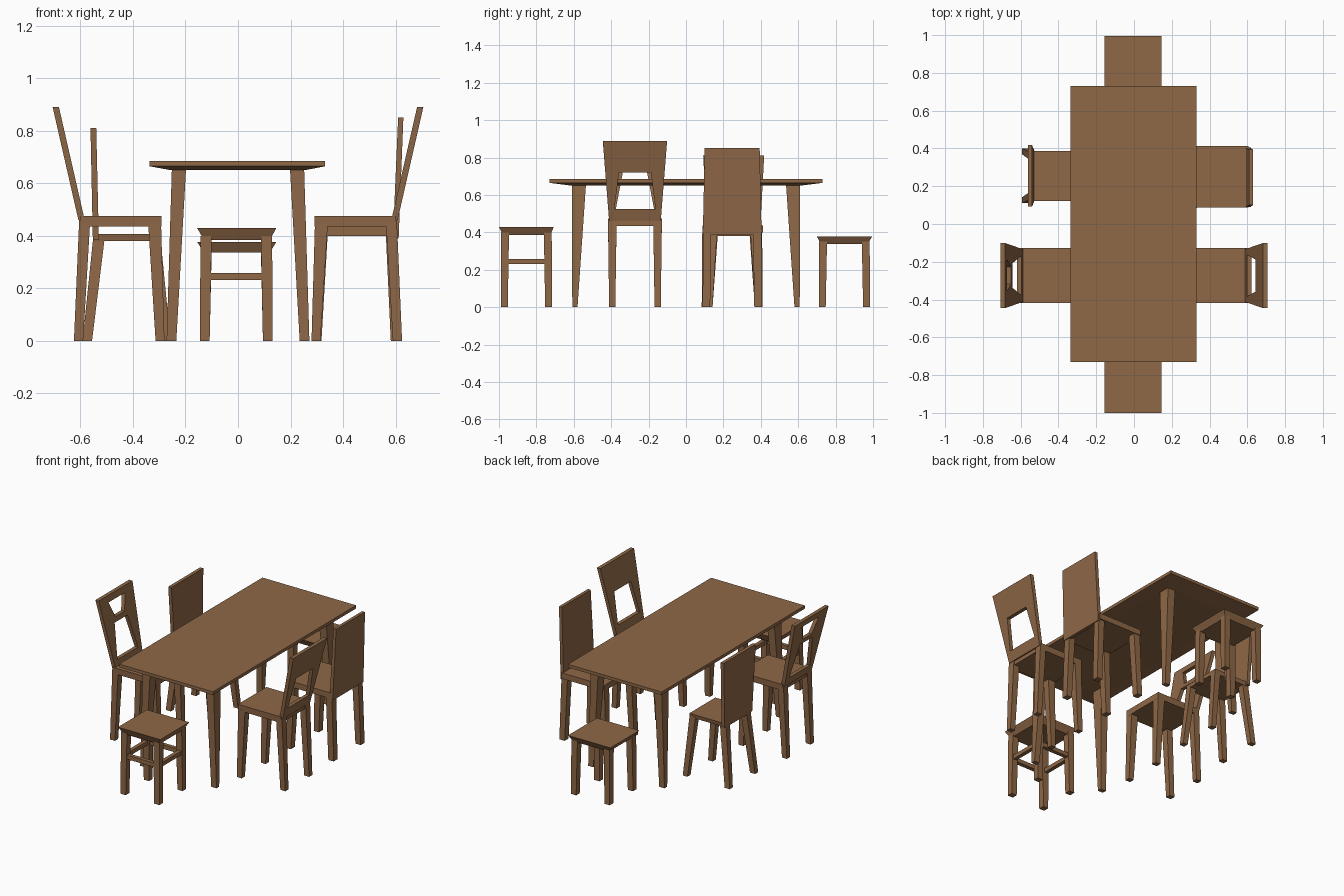
import bpy, bmesh

if "Cube" in bpy.data.objects:
    bpy.data.objects.remove(bpy.data.objects["Cube"])

wood = bpy.data.materials.new("brown wood")
wood.diffuse_color = (0.275, 0.138, 0.063, 1)
wood.use_nodes = True
wood.node_tree.nodes["Principled BSDF"].inputs["Base Color"].default_value = wood.diffuse_color


def finish(name, bm):
    bmesh.ops.recalc_face_normals(bm, faces=bm.faces)
    me = bpy.data.meshes.new(name)
    bm.to_mesh(me)
    bm.free()
    me.materials.append(wood)
    bpy.context.collection.objects.link(bpy.data.objects.new(name, me))


def loft(name, *rings):
    """Stack of rectangles (x0, x1, y0, y1, z) joined from bottom to top."""
    bm = bmesh.new()
    loops = [[bm.verts.new(p) for p in ((a, c, z), (b, c, z), (b, d, z), (a, d, z))]
             for a, b, c, d, z in rings]
    bm.faces.new(loops[0])
    bm.faces.new(loops[-1])
    for lo, hi in zip(loops, loops[1:]):
        for i in range(4):
            j = (i + 1) % 4
            bm.faces.new((lo[i], lo[j], hi[j], hi[i]))
    finish(name, bm)


def leg_pair(name, xb, xt, cy, yb, yt, zt):
    """Two legs mirrored about y = cy; b = bottom range, t = top range."""
    for s, side in ((-1, "left"), (1, "right")):
        b = sorted(cy + s * v for v in yb)
        t = sorted(cy + s * v for v in yt)
        loft(name + "_" + side, (*sorted(xb), *b, 0), (*sorted(xt), *t, zt))


def pierced_back(name, s, cy, rows, cut_bands):
    """Leaning back panel; rows are (z, half opening), cut_bands are open."""
    bm = bmesh.new()
    grid = []
    for z, h in rows:
        t = (z - 0.46) / 0.43
        w = 0.138 + 0.034 * t
        x = 0.584 + 0.098 * t
        grid.append([bm.verts.new((s * x, cy + y, z)) for y in (-w, -h, h, w)])
    for k, (lo, hi) in enumerate(zip(grid, grid[1:])):
        for i in range(3):
            if not (i == 1 and k in cut_bands):
                bm.faces.new((lo[i], lo[i + 1], hi[i + 1], hi[i]))
    out = bmesh.ops.extrude_face_region(bm, geom=bm.faces[:], use_keep_orig=True)
    for v in out["geom"]:
        if isinstance(v, bmesh.types.BMVert):
            v.co.x += s * 0.024
    finish(name, bm)


# Table: bevelled top and four splayed, tapered legs
loft("table_top", (-0.255, 0.255, -0.61, 0.61, 0.65), (-0.337, 0.332, -0.73, 0.73, 0.665),
     (-0.337, 0.332, -0.73, 0.73, 0.685))
for s, n in ((-1, "left"), (1, "right")):
    leg_pair("table_leg_" + n, (s * 0.235, s * 0.272), (s * 0.198, s * 0.252), 0,
             (0.58, 0.608), (0.535, 0.61), 0.655)


# Two stools
def stool(name, cy, top, bottom):
    loft(name + "_seat", (-0.13, 0.122, cy - 0.125, cy + 0.125, bottom),
         (-0.156, 0.146, cy - 0.147, cy + 0.147, top))
    for xb, xt, n in (((-0.145, -0.108), (-0.143, -0.1), "left"),
                      ((0.095, 0.132), (0.087, 0.13), "right")):
        leg_pair(name + "_leg_" + n, xb, xt, cy, (0.1, 0.137), (0.093, 0.135), bottom + 0.015)


stool("front_stool", -0.853, 0.43, 0.385)
stool("back_stool", 0.847, 0.377, 0.337)
for k, (a, b, c, d) in enumerate(((-0.115, 0.1, -0.985, -0.96), (-0.115, 0.1, -0.747, -0.722),
                                  (-0.14, -0.115, -0.96, -0.747), (0.1, 0.125, -0.96, -0.747))):
    loft("stool_stretcher_%d" % k, (a, b, c, d, 0.232), (a, b, c, d, 0.258))

# Two front chairs with leaning, pierced backs
CY = -0.273
for s, n in ((-1, "left"), (1, "right")):
    p = n + "_front_chair_"
    x = sorted((s * 0.292, s * 0.6))
    loft(p + "seat", (*x, CY - 0.143, CY + 0.143, 0.435), (*x, CY - 0.145, CY + 0.145, 0.475))
    leg_pair(p + "front_leg", (s * 0.28, s * 0.314), (s * 0.293, s * 0.342), CY,
             (0.105, 0.138), (0.098, 0.144), 0.445)
    leg_pair(p + "rear_leg", (s * 0.59, s * 0.625), (s * 0.563, s * 0.605), CY,
             (0.105, 0.138), (0.098, 0.144), 0.46)
pierced_back("left_front_chair_back", -1, CY,
             [(0.46, 0.105), (0.51, 0.105), (0.72, 0.065), (0.75, 0.045),
              (0.85, 0.085), (0.89, 0.085)], (1, 3))
pierced_back("right_front_chair_back", 1, CY,
             [(0.46, 0.11), (0.525, 0.11), (0.72, 0.085), (0.89, 0.085)], (1,))

# Right rear chair with upright solid back
CY = 0.247
loft("right_rear_chair_seat", (0.295, 0.605, CY - 0.16, CY + 0.165, 0.4),
     (0.295, 0.605, CY - 0.16, CY + 0.165, 0.437))
loft("right_rear_chair_back", (0.59, 0.612, CY - 0.157, CY + 0.157, 0.39),
     (0.61, 0.63, CY - 0.147, CY + 0.147, 0.85))
leg_pair("right_rear_chair_front_leg", (0.282, 0.318), (0.297, 0.342), CY,
         (0.122, 0.163), (0.112, 0.16), 0.41)
leg_pair("right_rear_chair_rear_leg", (0.582, 0.62), (0.563, 0.606), CY,
         (0.118, 0.158), (0.112, 0.156), 0.41)

# Left rear chair with thin seat, splayed legs and upright solid back
CY = 0.255
loft("left_rear_chair_seat", (-0.55, -0.295, CY - 0.127, CY + 0.127, 0.38),
     (-0.55, -0.295, CY - 0.132, CY + 0.132, 0.406))
loft("left_rear_chair_back", (-0.553, -0.53, CY - 0.14, CY + 0.14, 0.385),
     (-0.562, -0.54, CY - 0.163, CY + 0.163, 0.81))
leg_pair("left_rear_chair_front_leg", (-0.29, -0.257), (-0.337, -0.295), CY,
         (0.113, 0.145), (0.09, 0.13), 0.39)
leg_pair("left_rear_chair_rear_leg", (-0.592, -0.556), (-0.552, -0.508), CY,
         (0.113, 0.145), (0.085, 0.125), 0.39)
